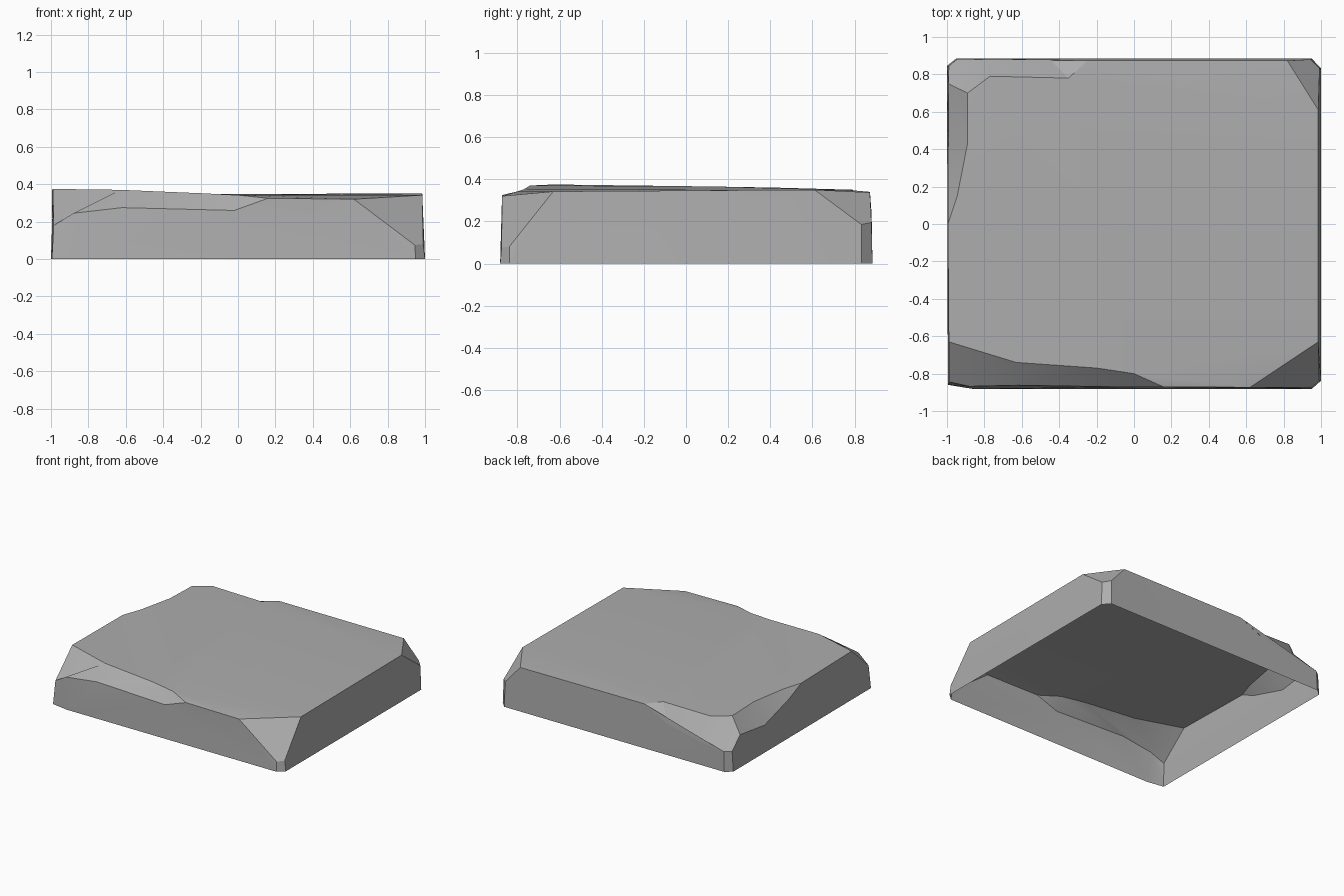
import bpy
import bmesh
import math
from mathutils import Vector

default_cube = bpy.data.objects.get("Cube")
if default_cube:
    bpy.data.objects.remove(default_cube, do_unlink=True)

# Single worn stone colour
stone = bpy.data.materials.new("grey stone")
stone.use_nodes = True
stone_colour = (0.42, 0.42, 0.42, 1.0)
stone.diffuse_color = stone_colour
shader = next(n for n in stone.node_tree.nodes if n.type == "BSDF_PRINCIPLED")
shader.inputs["Base Color"].default_value = stone_colour
shader.inputs["Roughness"].default_value = 0.8

bm = bmesh.new()


def points(*coordinates):
    """Create a run of vertices that several faces can share."""
    return [bm.verts.new(Vector(co)) for co in coordinates]


def face(*corners):
    """Create a face, skipping corners that coincide."""
    unique = list(dict.fromkeys(corners))
    if len(unique) > 2:
        bm.faces.new(unique)


def strip(lower, upper):
    """Bridge two runs of equal length; both run left to right from outside."""
    for i in range(len(lower) - 1):
        face(lower[i], lower[i + 1], upper[i + 1], upper[i])


# Long chip along the front edge
front_upper = points((-.99, -.63, .375), (-.63, -.74, .37), (-.2, -.77, .352),
                     (0, -.8, .342), (.16, -.872, .325))
front_lower = points((-.985, -.845, .18), (-.88, -.868, .245),
                     (-.62, -.862, .275), (-.02, -.872, .26))
front_lower.append(front_upper[-1])

# Triangular chip and narrow bevel at the front left corner
front_corner = points((.62, -.873, .32), (.985, -.63, .342))
front_bevel = points((.945, -.875, .075), (.99, -.838, .08))

# Triangular chip and narrow bevel at the back left corner
back_corner = points((.985, .61, .35), (.82, .873, .337))
back_bevel = points((.992, .832, .185), (.945, .88, .195))

# Scooped chip along the back edge
back_upper = points((-.25, .873, .34), (-.35, .78, .348),
                    (-.77, .79, .35), (-.89, .7, .352))
back_lower = points((-.45, .88, .245), (-.75, .882, .175), (-.945, .882, .155))
back_lower.insert(0, back_upper[0])

# Shallow chip along the right edge
side_upper = [back_upper[-1]] + points((-.89, .43, .36), (-.945, .15, .365),
                                       (-.995, 0, .367))
side_lower = points((-.992, .75, .25), (-.993, .45, .21), (-.994, .15, .3))
side_lower.append(side_upper[-1])
right_bevel = points((-.99, .845, .155))[0]

# Open bottom rim, one short run per corner
rim_front_right = points((-.995, -.86, 0), (-.86, -.882, 0))
rim_front_left = points((.95, -.882, 0), (1, -.838, 0))
rim_back_left = points((1, .832, 0), (.95, .885, 0))
rim_back_right = points((-.95, .885, 0), (-1, .845, 0))

# Chip faces
strip(front_lower, front_upper)
strip(back_lower, back_upper)
strip(side_lower, side_upper)
face(back_lower[-1], right_bevel, side_lower[0], back_upper[-1])
face(*front_bevel, *reversed(front_corner))
face(*back_bevel, *reversed(back_corner))

# Corner bevels
face(*rim_front_left, *reversed(front_bevel))
face(*rim_back_left, *reversed(back_bevel))
face(*rim_back_right, right_bevel, back_lower[-1])

# Four side walls, left open underneath
face(*rim_front_right, rim_front_left[0], front_bevel[0], front_corner[0],
     *reversed(front_lower))
face(rim_front_left[1], rim_back_left[0], back_bevel[0], back_corner[0],
     front_corner[1], front_bevel[1])
face(rim_back_left[1], rim_back_right[0], *reversed(back_lower),
     back_corner[1], back_bevel[1])
face(rim_back_right[1], rim_front_right[0], front_lower[0], front_upper[0],
     *reversed(side_lower), right_bevel)

# Worn top surface
face(*front_upper, *front_corner, *back_corner, *back_upper, *side_upper)

bmesh.ops.triangulate(bm, faces=[f for f in bm.faces if len(f.verts) > 4])

mesh = bpy.data.meshes.new("stone_slab")
bm.to_mesh(mesh)
bm.free()
mesh.materials.append(stone)
slab = bpy.data.objects.new("stone_slab", mesh)
bpy.context.collection.objects.link(slab)

# Soft shading inside the chips, crisp broken edges elsewhere
bpy.ops.object.select_all(action="DESELECT")
slab.select_set(True)
bpy.context.view_layer.objects.active = slab
bpy.ops.object.shade_smooth_by_angle(angle=math.radians(30))
